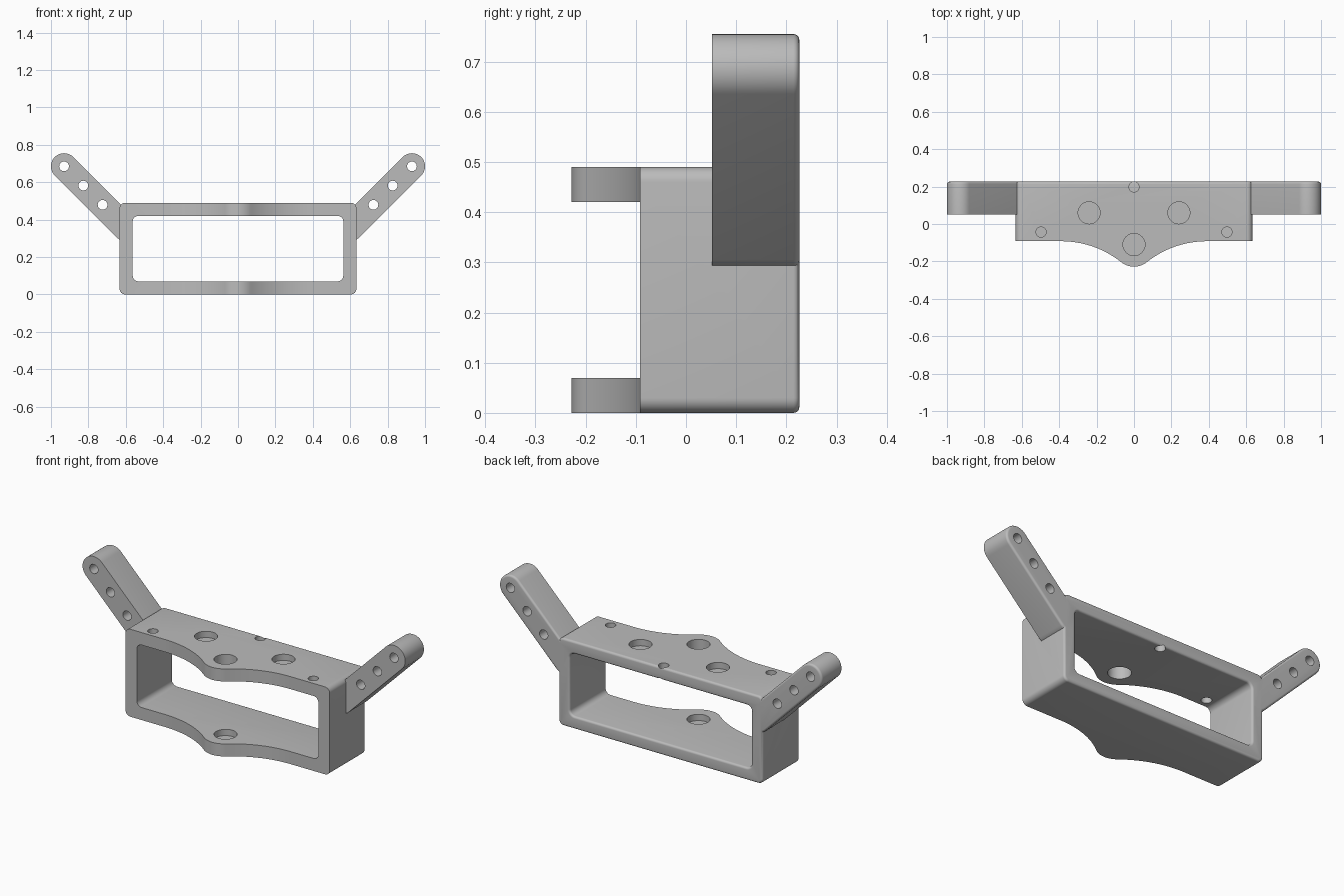
import bpy
import bmesh
from math import sin, cos, pi, radians, atan2, hypot

cube = bpy.data.objects.get("Cube")
if cube:
    bpy.data.objects.remove(cube, do_unlink=True)

BACK, FRONT, NOSE, ARM_FRONT = 0.226, -0.092, -0.228, 0.052
HALF_W, HEIGHT, WALL = 0.633, 0.49, 0.07
FILLET = 0.012

grey = bpy.data.materials.new("plain grey")
grey.use_nodes = True
grey.diffuse_color = (0.5, 0.5, 0.5, 1)
grey.node_tree.nodes["Principled BSDF"].inputs["Base Color"].default_value = (0.5, 0.5, 0.5, 1)


def arc(cx, cy, r, start, end, steps):
    """Points along an arc, angles in degrees."""
    angles = [radians(start + (end - start) * i / steps) for i in range(steps + 1)]
    return [(cx + r * cos(a), cy + r * sin(a)) for a in angles]


def rounded_rect(x, z0, z1, r, grow=0):
    """Rounded rectangle about x = 0, grown outwards by an offset."""
    cx, lo, hi = x - r, z0 + r, z1 - r
    corners = [(cx, hi, 0), (-cx, hi, 90), (-cx, lo, 180), (cx, lo, 270)]
    return [p for px, pz, a in corners for p in arc(px, pz, r + grow, a, a + 90, 8)]


def stadium(side, r, grow=0):
    """Slanted bar with round ends."""
    pts = arc(0.93, 0.685, r + grow, -45, 135, 24) + arc(0.6, 0.355, r + grow, 135, 315, 24)
    return [(side * x, z) for x, z in pts]


def loft(name, rings):
    """Closed solid through a list of rings of 3D points."""
    bm = bmesh.new()
    loops = [[bm.verts.new(p) for p in ring] for ring in rings]
    n = len(loops[0])
    for a, b in zip(loops, loops[1:]):
        for i in range(n):
            j = (i + 1) % n
            bm.faces.new((a[i], a[j], b[j], b[i]))
    bm.faces.new(loops[0][::-1])
    bm.faces.new(loops[-1])
    bmesh.ops.recalc_face_normals(bm, faces=bm.faces)
    mesh = bpy.data.meshes.new(name)
    bm.to_mesh(mesh)
    bm.free()
    mesh.materials.append(grey)
    obj = bpy.data.objects.new(name, mesh)
    bpy.context.collection.objects.link(obj)
    return obj


def along_y(name, shape, sections):
    """Loft a grown or shrunk x-z outline through (offset, y) sections."""
    return loft(name, [[(x, y, z) for x, z in shape(o)] for o, y in sections])


def along_z(name, pts, z0, z1):
    return loft(name, [[(x, y, z) for x, y in pts] for z in (z0, z1)])


def combine(target, tool, operation):
    """Apply a boolean and discard the tool."""
    tool.hide_render = True
    mod = target.modifiers.new(operation.lower(), 'BOOLEAN')
    mod.operation, mod.solver, mod.object = operation, 'EXACT', tool
    bpy.context.view_layer.objects.active = target
    bpy.ops.object.modifier_apply(modifier=mod.name)
    bpy.data.objects.remove(tool, do_unlink=True)


# Quarter-round at the back rim: (inset, y)
rim = [(FILLET * (1 - cos(t)), BACK - FILLET * (1 - sin(t)))
       for t in (pi / 2 * i / 5 for i in range(6))]

# Frame block, rounded at the back
bracket = along_y("mounting_bracket",
                  lambda o: rounded_rect(HALF_W, 0, HEIGHT, 0.03, o),
                  [(0, -0.3)] + [(-o, y) for o, y in rim])

# Plan outline: straight front with a flowing rounded nose
nose_r, flare_x = 0.11, 0.39
nose_y = NOSE + nose_r
drop = FRONT - nose_y
flare_r = (flare_x ** 2 + drop ** 2 - nose_r ** 2) / (2 * (nose_r + drop))
flare_y = FRONT - flare_r
tilt = atan2(flare_y - nose_y, flare_x) * 180 / pi
left_flare = arc(-flare_x, flare_y, flare_r, 90, -tilt, 20)
tip = arc(0, nose_y, nose_r, 180 - tilt, 360 + tilt, 24)
right_flare = [(-x, y) for x, y in left_flare[::-1]]
plan = [(-1, 0.4), (-1, FRONT)] + left_flare + tip[1:-1] + right_flare + [(1, FRONT), (1, 0.4)]
combine(bracket, along_z("plan_cutter", plan, -0.1, 0.6), 'INTERSECT')

# Slanted arms
for side in (1, -1):
    arm = along_y("arm", lambda o: stadium(side, 0.07, o),
                  [(0, ARM_FRONT)] + [(-o, y) for o, y in rim])
    combine(bracket, arm, 'UNION')

# Window through the frame, eased at the back
opening = along_y("opening_cutter",
                  lambda o: rounded_rect(HALF_W - WALL, WALL, HEIGHT - WALL, 0.03, o),
                  [(0, -0.4)] + rim + [(FILLET, 0.3)])
combine(bracket, opening, 'DIFFERENCE')

# Three holes through each arm
for side in (1, -1):
    for x in (0.93, 0.827, 0.724):
        ring = arc(side * x, x - 0.245, 0.026, 0, 345, 23)
        combine(bracket, along_y("arm_hole", lambda o: ring, [(0, 0), (0, 0.3)]), 'DIFFERENCE')

# Plate holes and pockets: x, y, radius, bottom, top
holes = [(0, -0.11, 0.059, 0.035, 0.6)]
holes += [(s * 0.24, 0.06, 0.059, HEIGHT - 0.035, 0.6) for s in (1, -1)]
holes += [(x, y, 0.027, 0.3, 0.6) for x, y in ((0.497, -0.043), (-0.497, -0.043), (0, 0.198))]
for x, y, r, z0, z1 in holes:
    combine(bracket, along_z("plate_hole", arc(x, y, r, 0, 348.75, 31), z0, z1), 'DIFFERENCE')

# Smooth curves, sharp edges
bpy.ops.object.select_all(action='DESELECT')
bracket.select_set(True)
bpy.context.view_layer.objects.active = bracket
bpy.ops.object.shade_smooth_by_angle(angle=radians(30))
